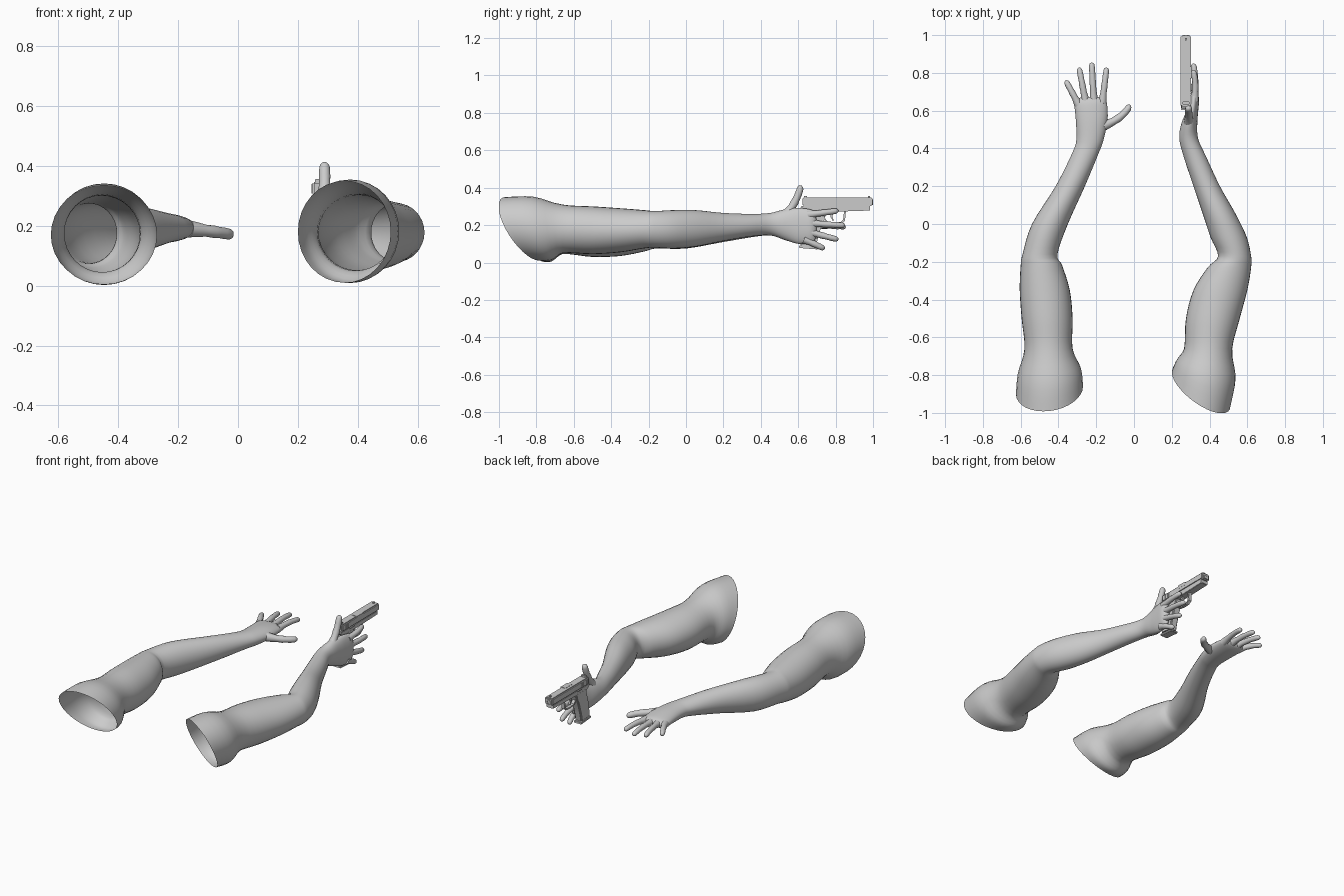
import bpy, bmesh, math
from mathutils import Vector

if "Cube" in bpy.data.objects:
    bpy.data.objects.remove(bpy.data.objects["Cube"])

GREY = bpy.data.materials.new("plain grey")
GREY.diffuse_color = (0.6, 0.6, 0.6, 1)
GREY.use_nodes = True
GREY.node_tree.nodes["Principled BSDF"].inputs["Base Color"].default_value = GREY.diffuse_color


def finish(name, bm, angle=40):
    bmesh.ops.recalc_face_normals(bm, faces=bm.faces)
    me = bpy.data.meshes.new(name)
    bm.to_mesh(me)
    bm.free()
    me.materials.append(GREY)
    ob = bpy.data.objects.new(name, me)
    bpy.context.collection.objects.link(ob)
    bpy.ops.object.select_all(action='DESELECT')
    bpy.context.view_layer.objects.active = ob
    ob.select_set(True)
    bpy.ops.object.shade_smooth_by_angle(angle=math.radians(angle))
    return ob


def loft(name, rings, cap_start=False, cap_end=True, angle=60):
    bm = bmesh.new()
    rows = [[bm.verts.new(p) for p in r] for r in rings]
    n = len(rows[0])
    for a, b in zip(rows, rows[1:]):
        for i in range(n):
            j = (i + 1) % n
            bm.faces.new((a[i], a[j], b[j], b[i]))
    if cap_start:
        bm.faces.new(rows[0])
    if cap_end:
        bm.faces.new(rows[-1])
    return finish(name, bm, angle)


def smooth_rows(rows, steps=4):
    """Catmull-Rom interpolation of number rows."""
    out = []
    for i in range(len(rows) - 1):
        p0, p1, p2, p3 = (rows[max(i - 1, 0)], rows[i], rows[i + 1],
                          rows[min(i + 2, len(rows) - 1)])
        for s in range(steps):
            t = s / steps
            out.append([0.5 * (2 * b + (c - a) * t + (2 * a - 5 * b + 4 * c - d) * t * t
                               + (3 * b - a - 3 * c + d) * t ** 3)
                        for a, b, c, d in zip(p0, p1, p2, p3)])
    return out + [list(rows[-1])]


def arm(name, rows, slant_x, slant_z, n=32):
    """Rows: y, left x, right x, low z, high z. The shoulder opening is slanted."""
    y_first, y_seam = rows[0][0], rows[2][0]
    rings = []
    for y, x0, x1, z0, z1 in smooth_rows(rows):
        w = max(0, min(1, (y_seam - y) / (y_seam - y_first)))
        ring = []
        for i in range(n):
            a = 2 * math.pi * i / n
            c, s = math.cos(a), math.sin(a)
            ring.append(((x0 + x1) / 2 + c * (x1 - x0) / 2,
                         max(-1, y + w * (slant_x * c + slant_z * s)),
                         (z0 + z1) / 2 + s * (z1 - z0) / 2))
        rings.append(ring)
    # rounded end between the knuckles
    last = [Vector(p) for p in rings[-1]]
    mid = sum(last, Vector()) / n
    for k, dy in ((0.75, 0.008), (0.4, 0.013)):
        rings.append([mid + (p - mid) * k + Vector((0, dy, 0)) for p in last])
    return loft(name, rings)


def digit(name, base, tip, r, bend=(0, 0, 0), n=14):
    """Finger with a wide root, slight joints and a round tip."""
    a, b = Vector(base), Vector(tip)
    d = (b - a).normalized()
    u = d.cross(Vector((0.3, 0.1, 1))).normalized()
    v = d.cross(u)
    length = (b - a).length
    e = r / length
    prof = [(0, 1.45), (0.15, 1.25), (0.32, 1.0), (0.5, 1.06), (0.62, 0.93),
            (0.75, 0.97), (1 - 0.9 * e, 0.9), (1 - 0.45 * e, 0.75),
            (1 - 0.15 * e, 0.45), (1, 0.1)]
    rings = []
    for t, k in prof:
        c = a + (b - a) * t + Vector(bend) * math.sin(math.pi * t)
        rings.append([c + (u * math.cos(2 * math.pi * i / n)
                           + v * math.sin(2 * math.pi * i / n)) * r * k
                      for i in range(n)])
    return loft(name, rings, cap_start=True)


# Arms, from the open shoulder to the knuckles
arm("open_arm", [
    (-.88, -.625, -.27, .005, .335), (-.78, -.615, -.28, .005, .34),
    (-.66, -.58, -.325, .045, .305), (-.5, -.595, -.325, .03, .30),
    (-.35, -.605, -.34, .035, .29), (-.22, -.60, -.38, .06, .28),
    (-.16, -.59, -.405, .075, .275), (0, -.54, -.35, .075, .28),
    (.2, -.415, -.26, .11, .265), (.38, -.325, -.185, .14, .245),
    (.45, -.305, -.16, .145, .24), (.55, -.308, -.14, .15, .235),
    (.63, -.315, -.142, .16, .225), (.66, -.308, -.15, .17, .215)], 0.02, -0.11)
arm("gun_arm", [
    (-.875, .2, .51, .01, .35), (-.77, .225, .538, .012, .352),
    (-.66, .265, .52, .05, .31), (-.5, .275, .56, .045, .30),
    (-.35, .315, .60, .055, .29), (-.23, .39, .62, .075, .28),
    (-.17, .445, .62, .08, .275), (-.07, .405, .597, .075, .28),
    (.05, .365, .54, .085, .28), (.2, .315, .455, .115, .265),
    (.35, .265, .385, .14, .26), (.45, .24, .34, .145, .265),
    (.53, .25, .335, .12, .285), (.6, .278, .34, .10, .292),
    (.66, .29, .345, .10, .285), (.685, .298, .338, .11, .275)], -0.09, -0.09)

# Flat open hand
for nm, base, tip in (("little", (-.292, .63), (-.362, .76)),
                      ("ring", (-.255, .64), (-.291, .828)),
                      ("middle", (-.212, .645), (-.224, .855)),
                      ("index", (-.168, .64), (-.145, .828))):
    digit("open_" + nm + "_finger", (*base, .192), (*tip, .19), .0165, (0, 0, .008))
digit("open_thumb", (-.165, .52, .19), (-.018, .628, .17), .02, (.012, -.012, 0))

# Upright gun hand
for nm, base, tip in (("little", (.318, .63, .125), (.31, .742, .073)),
                      ("ring", (.318, .65, .165), (.315, .815, .122)),
                      ("middle", (.318, .655, .21), (.315, .85, .198)),
                      ("index", (.318, .65, .255), (.315, .815, .277))):
    digit("gun_" + nm + "_finger", base, tip, .0165, (.008, 0, 0))
digit("gun_thumb", (.29, .53, .25), (.289, .617, .412), .02, (0, .008, -.008))

# Pistol
GX = .275


def plate(name, outline, half, bevel=0.004, x=GX):
    """Side outline (y, z) extruded across x with bevelled edges."""
    bm = bmesh.new()
    f = bm.faces.new([bm.verts.new((x - half, y, z)) for y, z in outline])
    r = bmesh.ops.extrude_face_region(bm, geom=[f])
    for g in r['geom']:
        if isinstance(g, bmesh.types.BMVert):
            g.co.x += 2 * half
    if bevel:
        bmesh.ops.bevel(bm, geom=bm.edges[:], offset=bevel, segments=2,
                        affect='EDGES', clamp_overlap=True)
    return finish(name, bm, 30)


def rect(y0, y1, z0, z1):
    return [(y0, z0), (y1, z0), (y1, z1), (y0, z1)]


plate("slide", rect(.622, .998, .302, .347), .028, .006)
plate("frame", [(.615, .302), (.612, .292), (.645, .268), (.76, .272), (.86, .274),
                (.985, .278), (.985, .303), (.62, .303)], .024, .003)
plate("grip", [(.645, .285), (.64, .25), (.618, .17), (.61, .09), (.695, .082),
               (.705, .13), (.725, .2), (.745, .245), (.755, .285)], .025, .007)
plate("magazine_base", [(.605, .092), (.604, .078), (.705, .07), (.703, .084)], .027, .003)
plate("trigger", [(.775, .275), (.772, .245), (.785, .222), (.79, .225),
                  (.783, .247), (.79, .275)], .006, .001)
plate("rear_sight", rect(.632, .648, .345, .357), .018, .002)
plate("front_sight", rect(.972, .985, .345, .356), .005, .001)
plate("ejection_port", rect(.77, .835, .325, .349), .018, .001, GX + .0115)
for side in (-1, 1):
    plate("slide_lever", rect(.70, .745, .294, .301), .004, .001, GX + side * .025)
    for i in range(6):
        plate("slide_rib", rect(.638 + i * .011, .643 + i * .011, .308, .34),
              .002, 0, GX + side * .028)

# Trigger guard loop
guard = [(.735, .235), (.75, .212), (.79, .205), (.83, .207), (.85, .222), (.855, .275)]
inner = [(.845, .275), (.84, .228), (.826, .216), (.79, .214), (.755, .22), (.742, .24)]
plate("trigger_guard", guard + inner, .011, .001)

# Barrel muzzle
rings = []
for r, y in ((.014, .985), (.014, 1.0), (.009, 1.0), (.009, .96)):
    rings.append([(GX + r * math.cos(i * math.pi / 8), y, .322 + r * math.sin(i * math.pi / 8))
                  for i in range(16)])
loft("muzzle", rings, angle=30)
